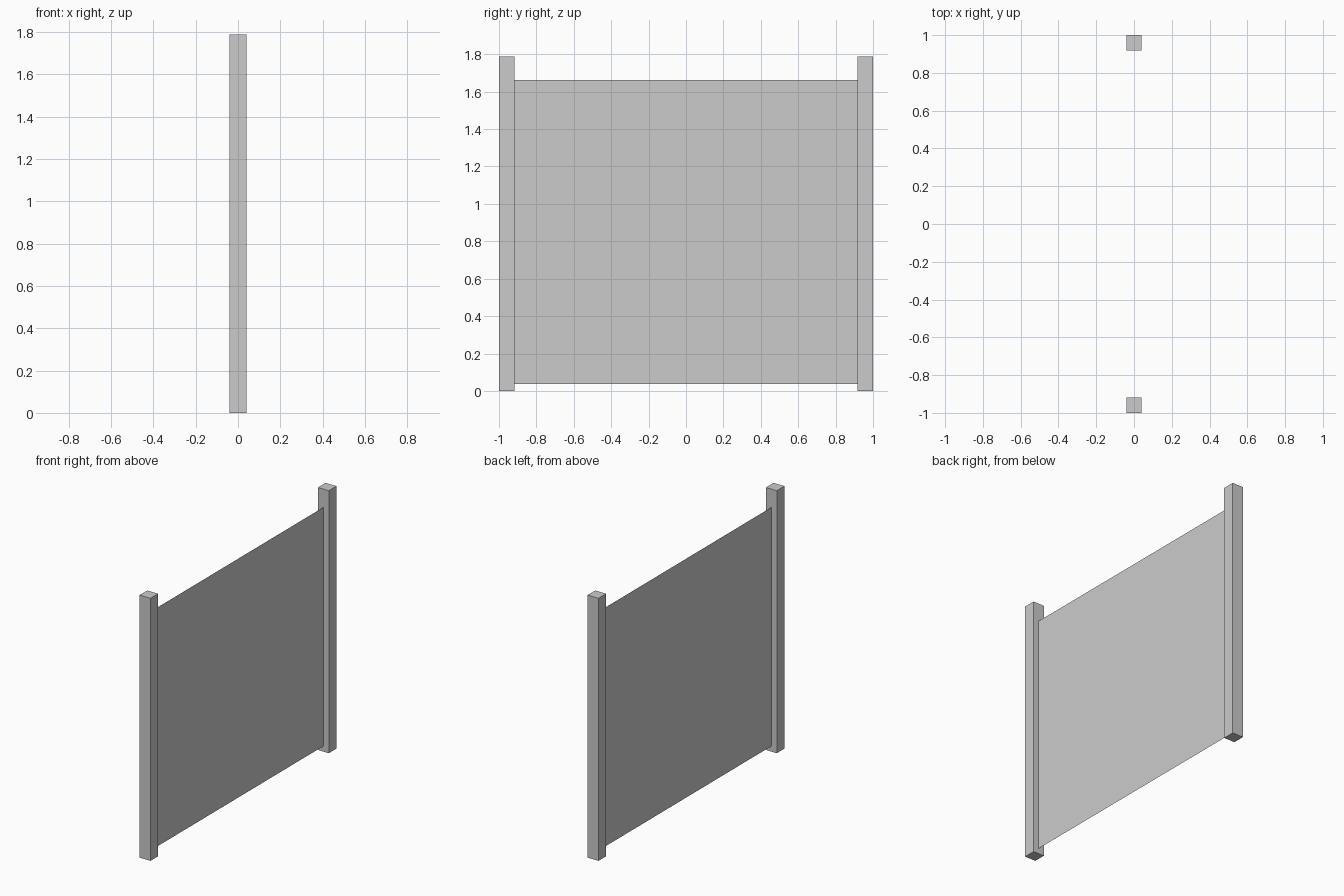
import bpy

if "Cube" in bpy.data.objects:
    bpy.data.objects.remove(bpy.data.objects["Cube"])

POST_W = 0.082      # square post width
POST_H = 1.787      # post height
INNER = 1.0 - POST_W
PANEL_Z0, PANEL_Z1 = 0.037, 1.663


def box(name, center, size):
    bpy.ops.mesh.primitive_cube_add(size=1, location=center)
    ob = bpy.context.object
    ob.name = name
    ob.scale = size
    bpy.ops.object.transform_apply(location=False, rotation=False, scale=True)
    return ob


# Two square posts at the ends
for side, label in ((-1, "front"), (1, "back")):
    box(f"{label}_post", (0, side * (1 - POST_W / 2), POST_H / 2),
        (POST_W, POST_W, POST_H))

# Thin single-sheet panel stretched between the posts
mesh = bpy.data.meshes.new("fence_panel")
mesh.from_pydata([(0, -INNER, PANEL_Z0), (0, INNER, PANEL_Z0),
                  (0, INNER, PANEL_Z1), (0, -INNER, PANEL_Z1)],
                 [], [(0, 1, 2, 3)])
panel = bpy.data.objects.new("fence_panel", mesh)
bpy.context.collection.objects.link(panel)
